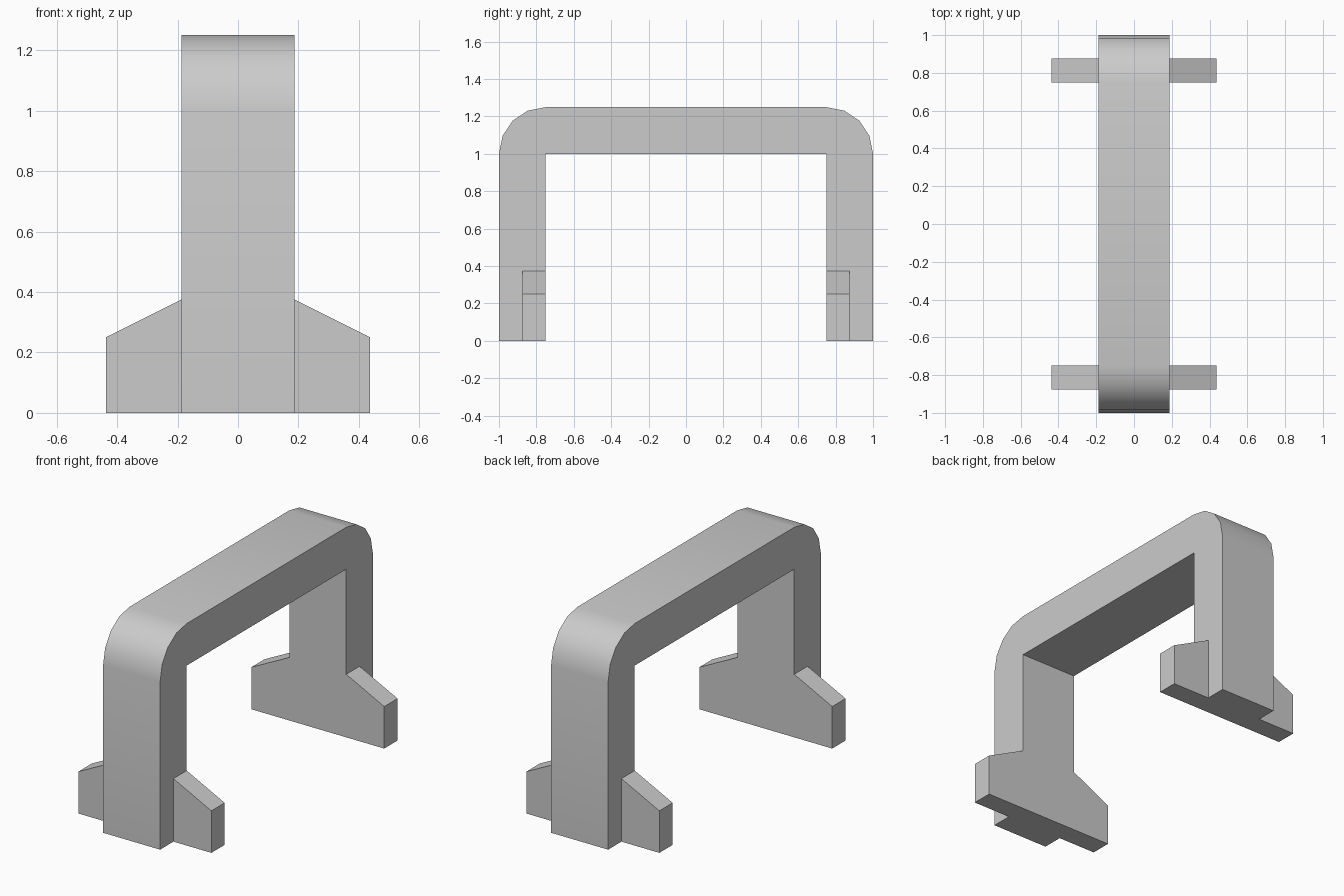
import bpy, bmesh
from math import sin, cos, pi, radians

if "Cube" in bpy.data.objects:
    bpy.data.objects.remove(bpy.data.objects["Cube"])


def prism(name, points, offset):
    """Closed solid made by extruding a planar outline along an offset."""
    bm = bmesh.new()
    face = bm.faces.new([bm.verts.new(p) for p in points])
    res = bmesh.ops.extrude_face_region(bm, geom=[face], use_keep_orig=True)
    verts = [g for g in res["geom"] if isinstance(g, bmesh.types.BMVert)]
    bmesh.ops.translate(bm, verts=verts, vec=offset)
    bmesh.ops.recalc_face_normals(bm, faces=bm.faces)
    mesh = bpy.data.meshes.new(name)
    bm.to_mesh(mesh)
    bm.free()
    obj = bpy.data.objects.new(name, mesh)
    bpy.context.collection.objects.link(obj)
    return obj


HALF_W = 0.1875   # half width of the arch
INNER = 0.75      # inner face of the legs
R = 0.25          # leg thickness and corner radius
STEPS = 4

# Arch: two legs and a top bar with rounded outer corners
right = [(INNER + R * cos(i * pi / 2 / STEPS), 1 + R * sin(i * pi / 2 / STEPS))
         for i in range(STEPS + 1)]
left = [(-y, z) for y, z in reversed(right)]
outline = ([(INNER, 0), (1, 0)] + right + left
           + [(-1, 0), (-INNER, 0), (-INNER, 1), (INNER, 1)])
arch = prism("arch", [(-HALF_W, y, z) for y, z in outline], (2 * HALF_W, 0, 0))
bpy.context.view_layer.objects.active = arch
arch.select_set(True)
bpy.ops.object.shade_smooth_by_angle(angle=radians(30))

# Side fins: sloped feet on both sides of each leg, flush with its inner face
fin = [(HALF_W, 0), (0.4375, 0), (0.4375, 0.25), (HALF_W, 0.375)]
for sx, side in ((-1, "left"), (1, "right")):
    for sy, end in ((-1, "front"), (1, "back")):
        prism(f"{end}_{side}_fin", [(sx * x, sy * INNER, z) for x, z in fin],
              (0, sy * 0.125, 0))
